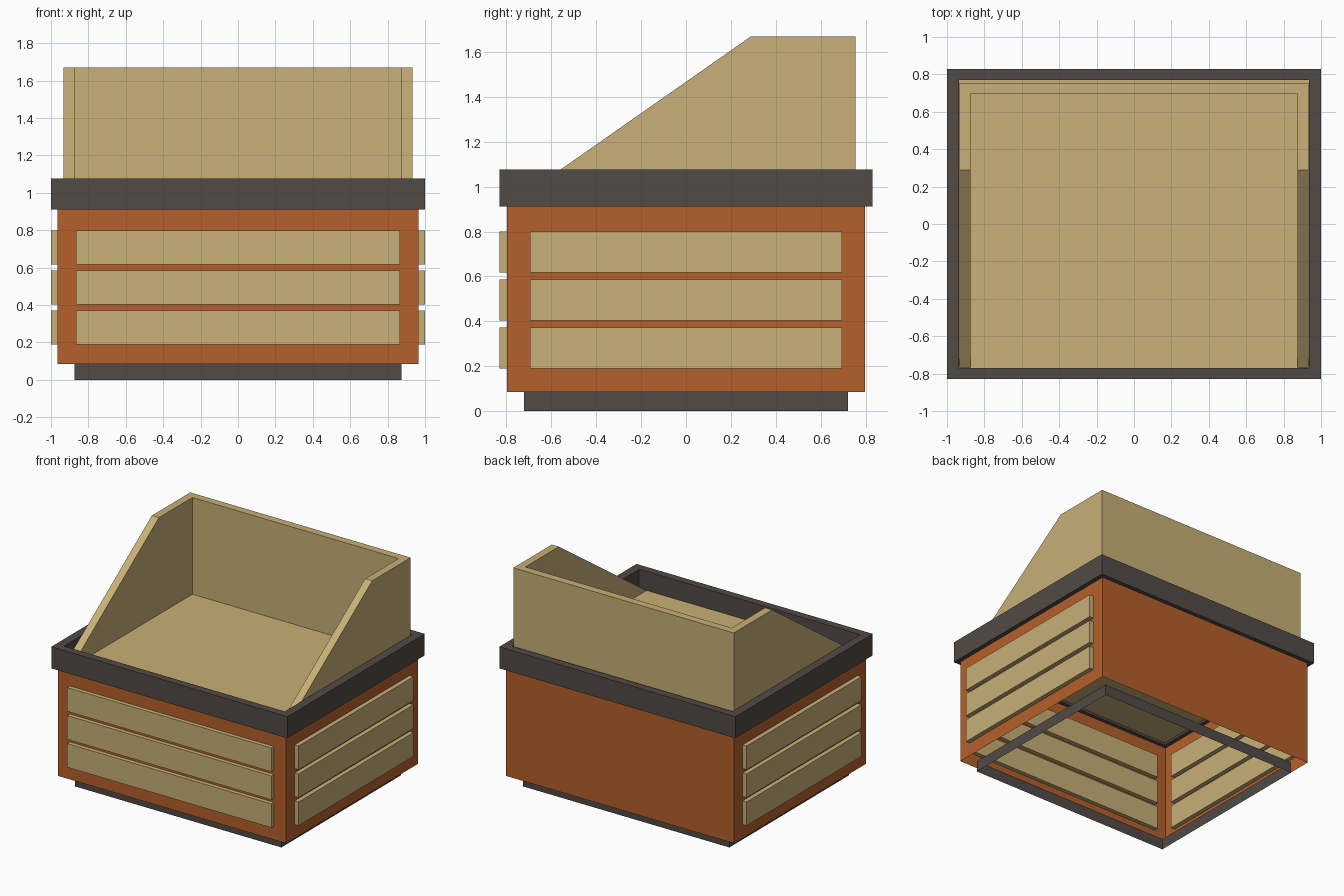
import bpy

if "Cube" in bpy.data.objects:
    bpy.data.objects.remove(bpy.data.objects["Cube"])


def material(name, rgb):
    m = bpy.data.materials.new(name)
    m.diffuse_color = (*rgb, 1)
    m.use_nodes = True
    m.node_tree.nodes["Principled BSDF"].inputs["Base Color"].default_value = m.diffuse_color
    return m


TAN = material("tan wood", (0.578, 0.434, 0.184))
ORANGE = material("orange wood", (0.462, 0.117, 0.024))
DARK = material("dark trim", (0.084, 0.069, 0.061))


def mesh(name, verts, faces, mat):
    me = bpy.data.meshes.new(name)
    me.from_pydata(verts, [], faces)
    me.materials.append(mat)
    ob = bpy.data.objects.new(name, me)
    bpy.context.collection.objects.link(ob)
    return ob


def rect(x, y, z):
    return [(-x, -y, z), (x, -y, z), (x, y, z), (-x, y, z)]


def loops(name, rings, mat, closed=False):
    """Bridge successive rectangular loops (half x, half y, z)."""
    n = len(rings)
    verts = [v for r in rings for v in rect(*r)]
    faces = []
    for k in range(n if closed else n - 1):
        a, b = 4 * k, 4 * ((k + 1) % n)
        faces += [(a + i, a + (i + 1) % 4, b + (i + 1) % 4, b + i) for i in range(4)]
    return mesh(name, verts, faces, mat)


def prism(name, outline, x0, x1, mat):
    """Extrude a (y, z) outline, counter-clockwise seen from +x, along x."""
    n = len(outline)
    verts = [(x, y, z) for x in (x0, x1) for y, z in outline]
    faces = [tuple(range(n - 1, -1, -1)), tuple(range(n, 2 * n))]
    faces += [(i, (i + 1) % n, n + (i + 1) % n, n + i) for i in range(n)]
    return mesh(name, verts, faces, mat)


def box(name, x0, x1, y0, y1, z0, z1, mat):
    return prism(name, [(y0, z0), (y1, z0), (y1, z1), (y0, z1)], x0, x1, mat)


# Open base skirt and body shell, both hollow from below
loops("base_skirt", [(0.873, 0.722, 0), (0.873, 0.722, 0.085)], DARK)
loops("body_shell", [(0.966, 0.798, 0.085), (0.966, 0.798, 0.911)], ORANGE)

# Solid rim frame around the top
loops("top_rim", [(1, 0.83, 0.911), (1, 0.83, 1.076),
                  (0.935, 0.77, 1.076), (0.935, 0.77, 0.911)], DARK, closed=True)

# Slats on front and both sides, passing through the shell
for i, z in enumerate((0.19, 0.404, 0.618)):
    box(f"front_slat_{i}", -0.865, 0.865, -0.83, -0.766, z, z + 0.182, TAN)
    box(f"right_slat_{i}", 0.932, 1.0, -0.695, 0.695, z, z + 0.182, TAN)
    box(f"left_slat_{i}", -1.0, -0.932, -0.695, 0.695, z, z + 0.182, TAN)

# Tray floor sheet, sloped side boards and back board
FLOOR = 0.93
mesh("tray_floor", rect(0.935, 0.77, FLOOR), [(0, 1, 2, 3)], TAN)
side = [(-0.768, FLOOR), (0.755, FLOOR), (0.755, 1.67), (0.29, 1.67)]
prism("right_side_board", side, 0.873, 0.933, TAN)
prism("left_side_board", side, -0.933, -0.873, TAN)
box("back_board", -0.873, 0.873, 0.695, 0.755, FLOOR, 1.67, TAN)
